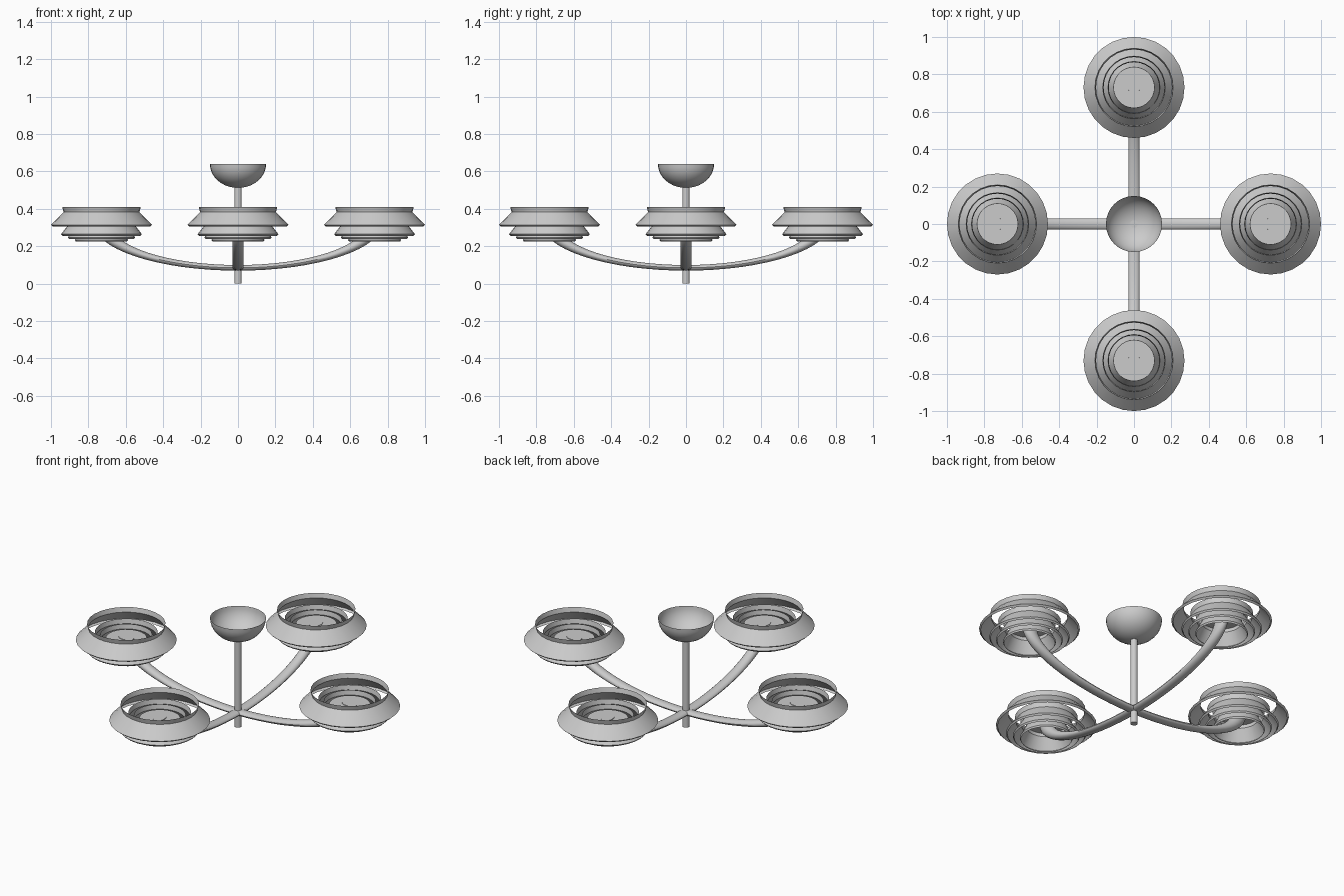
import bpy, bmesh, math

if "Cube" in bpy.data.objects:
    bpy.data.objects.remove(bpy.data.objects["Cube"])

LAMP_R = 0.73      # distance of each lamp from the stem
RIM_Z = 0.328      # height of the arm tips


def make_object(name, bm):
    bmesh.ops.recalc_face_normals(bm, faces=bm.faces)
    me = bpy.data.meshes.new(name)
    bm.to_mesh(me)
    bm.free()
    ob = bpy.data.objects.new(name, me)
    bpy.context.collection.objects.link(ob)
    bpy.ops.object.select_all(action='DESELECT')
    bpy.context.view_layer.objects.active = ob
    ob.select_set(True)
    bpy.ops.object.shade_smooth_by_angle(angle=math.radians(35))
    return ob


def lathe(name, profile, center=(0, 0), sides=28):
    """Revolve (radius, z) points; radius 0 closes to a pole."""
    bm = bmesh.new()
    vs = [bm.verts.new((r, 0, z)) for r, z in profile]
    edges = [bm.edges.new(p) for p in zip(vs, vs[1:])]
    bmesh.ops.spin(bm, geom=vs + edges, cent=(0, 0, 0), axis=(0, 0, 1),
                   angle=math.tau, steps=sides, use_duplicate=False)
    bmesh.ops.remove_doubles(bm, verts=bm.verts, dist=1e-5)
    bmesh.ops.translate(bm, verts=bm.verts, vec=(*center, 0))
    return make_object(name, bm)


def arm(name, along_y, segs=32, sides=16):
    """Lower half of a ring, stretched sideways and flattened in height."""
    bm = bmesh.new()
    rings = []
    major = LAMP_R / 1.5
    for i in range(segs + 1):
        a = math.pi + math.pi * i / segs
        ring = []
        for j in range(sides):
            b = math.tau * j / sides
            r = major + 0.03 * math.cos(b)
            x, y = 1.5 * r * math.cos(a), 0.03 * math.sin(b)
            z = RIM_Z + 0.5 * r * math.sin(a)
            ring.append(bm.verts.new((-y, x, z) if along_y else (x, y, z)))
        rings.append(ring)
    for p, q in zip(rings, rings[1:]):
        for j in range(sides):
            k = (j + 1) % sides
            bm.faces.new((p[j], p[k], q[k], q[j]))
    bm.faces.new(rings[0])
    bm.faces.new(rings[-1])
    return make_object(name, bm)


# central stem and ceiling cup
lathe("stem", [(0, 0), (0.02, 0), (0.02, 0.52), (0, 0.52)], sides=20)
lathe("ceiling_cup", [(0.15 * math.sin(t), 0.64 - 0.128 * math.cos(t))
                      for t in [math.pi / 2 * i / 10 for i in range(11)]], sides=32)

# two crossing curved arms
arm("arm_side_to_side", False)
arm("arm_front_to_back", True)

# nested shades: (name, width scale, bottom height, top closed)
TIERS = [("outer_shade", 1.0, 0.305, False),
         ("second_shade", 0.8, 0.256, False),
         ("third_shade", 0.665, 0.238, False),
         ("inner_cup", 0.525, 0.225, True)]
SHADE = [(0.21, 0.105), (0.203, 0.078), (0.27, 0.009), (0.26, 0.0)]

for i in range(4):
    ang = i * math.pi / 2
    pos = (LAMP_R * math.cos(ang), LAMP_R * math.sin(ang))
    for label, s, z0, closed in TIERS:
        prof = [(r * s, z0 + h) for r, h in SHADE]
        if closed:
            top = RIM_Z - 0.003
            prof = [(0, top), (0.21 * s, top)] + prof[1:]
        lathe(f"{label}_{i + 1}", prof, pos)
